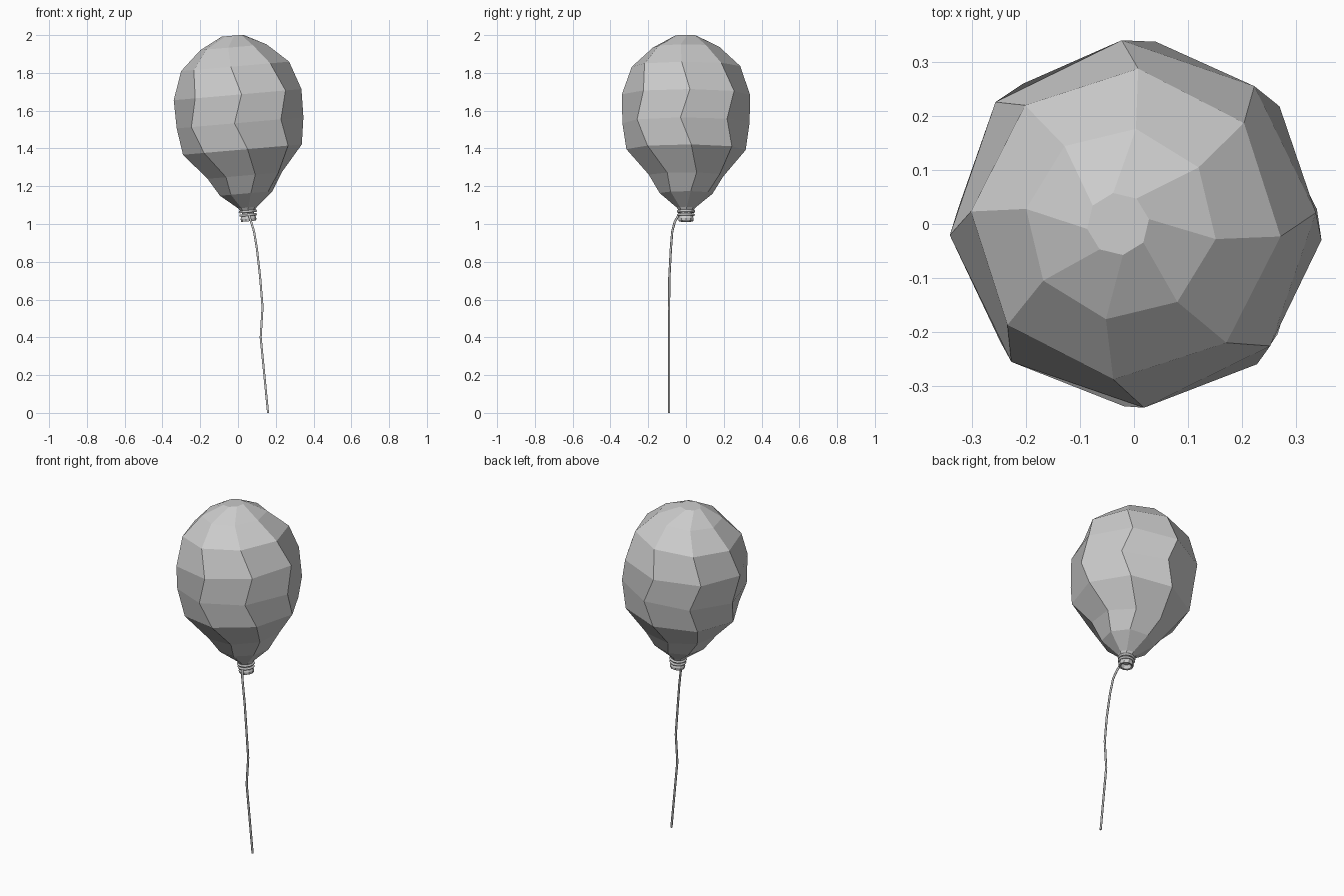
import bpy, bmesh, math
from mathutils import Matrix, Vector

cube = bpy.data.objects.get("Cube")
if cube:
    bpy.data.objects.remove(cube)

grey = bpy.data.materials.new("plain grey")
grey.use_nodes = True
GREY = (0.6, 0.6, 0.6, 1)
grey.diffuse_color = GREY
grey.node_tree.nodes["Principled BSDF"].inputs["Base Color"].default_value = GREY

PIVOT = Vector((0, 0, 1.66))
TILT = Matrix.Translation(PIVOT) @ Matrix.Rotation(math.radians(-5), 4, "Y") @ Matrix.Translation(-PIVOT)


def finish(name, bm, matrix=Matrix()):
    bmesh.ops.transform(bm, matrix=matrix, verts=bm.verts)
    mesh = bpy.data.meshes.new(name)
    bm.to_mesh(mesh)
    bm.free()
    mesh.materials.append(grey)
    obj = bpy.data.objects.new(name, mesh)
    bpy.context.collection.objects.link(obj)
    return obj


def loft(name, rings, sides, caps=(True, True)):
    """Skin a stack of (height, radius, twist) rings, listed top to bottom."""
    bm = bmesh.new()
    loops = []
    for z, r, twist in rings:
        angles = [math.tau * i / sides + math.radians(twist) for i in range(sides)]
        loops.append([bm.verts.new((r * math.cos(a), r * math.sin(a), z)) for a in angles])
    for upper, lower in zip(loops, loops[1:]):
        for i in range(sides):
            j = (i + 1) % sides
            bm.faces.new((upper[i], lower[i], lower[j], upper[j]))
    if caps[0]:
        bm.faces.new(loops[0])
    if caps[1]:
        bm.faces.new(loops[-1][::-1])
    return finish(name, bm, TILT)


# Balloon body: eight-sided rings, each turned a little against the next
loft("balloon_body", [
    (1.998, 0.058, 9), (1.937, 0.178, -9), (1.835, 0.288, -4.6),
    (1.685, 0.34, 3.5), (1.535, 0.338, -5), (1.393, 0.317, 5),
    (1.255, 0.205, 16), (1.16, 0.142, 10), (1.085, 0.05, 5), (1.055, 0.03, 0),
], 8)

# Flared lip under the knot, hollow from below
loft("balloon_lip", [
    (1.06, 0.03, 0), (1.042, 0.036, 0), (1.026, 0.042, 0), (1.012, 0.04, 0),
    (1.014, 0.03, 0), (1.035, 0.022, 0),
], 10)


def cord(name, points, radius, closed=False, matrix=Matrix()):
    curve = bpy.data.curves.new(name, "CURVE")
    curve.dimensions = "3D"
    curve.bevel_depth = radius
    curve.bevel_resolution = 1
    curve.use_fill_caps = True
    spline = curve.splines.new("POLY")
    spline.points.add(len(points) - 1)
    for p, co in zip(spline.points, points):
        p.co = (*co, 1)
    spline.use_cyclic_u = closed
    curve.materials.append(grey)
    obj = bpy.data.objects.new(name, curve)
    obj.matrix_world = matrix
    bpy.context.collection.objects.link(obj)


# String wound twice around the neck
for n, (z, r) in enumerate([(1.064, 0.042), (1.046, 0.04)]):
    loop = [(r * math.cos(math.tau * i / 12), r * math.sin(math.tau * i / 12), z) for i in range(12)]
    cord(f"string_wrap_{n + 1}", loop, 0.007, True, TILT)

# Hanging string
cord("hanging_string", [
    (0.055, -0.035, 1.055), (0.07, -0.06, 1.01), (0.085, -0.073, 0.96), (0.1, -0.08, 0.87),
    (0.117, -0.088, 0.72), (0.13, -0.09, 0.56), (0.12, -0.09, 0.4), (0.159, -0.09, 0.0),
], 0.006)
